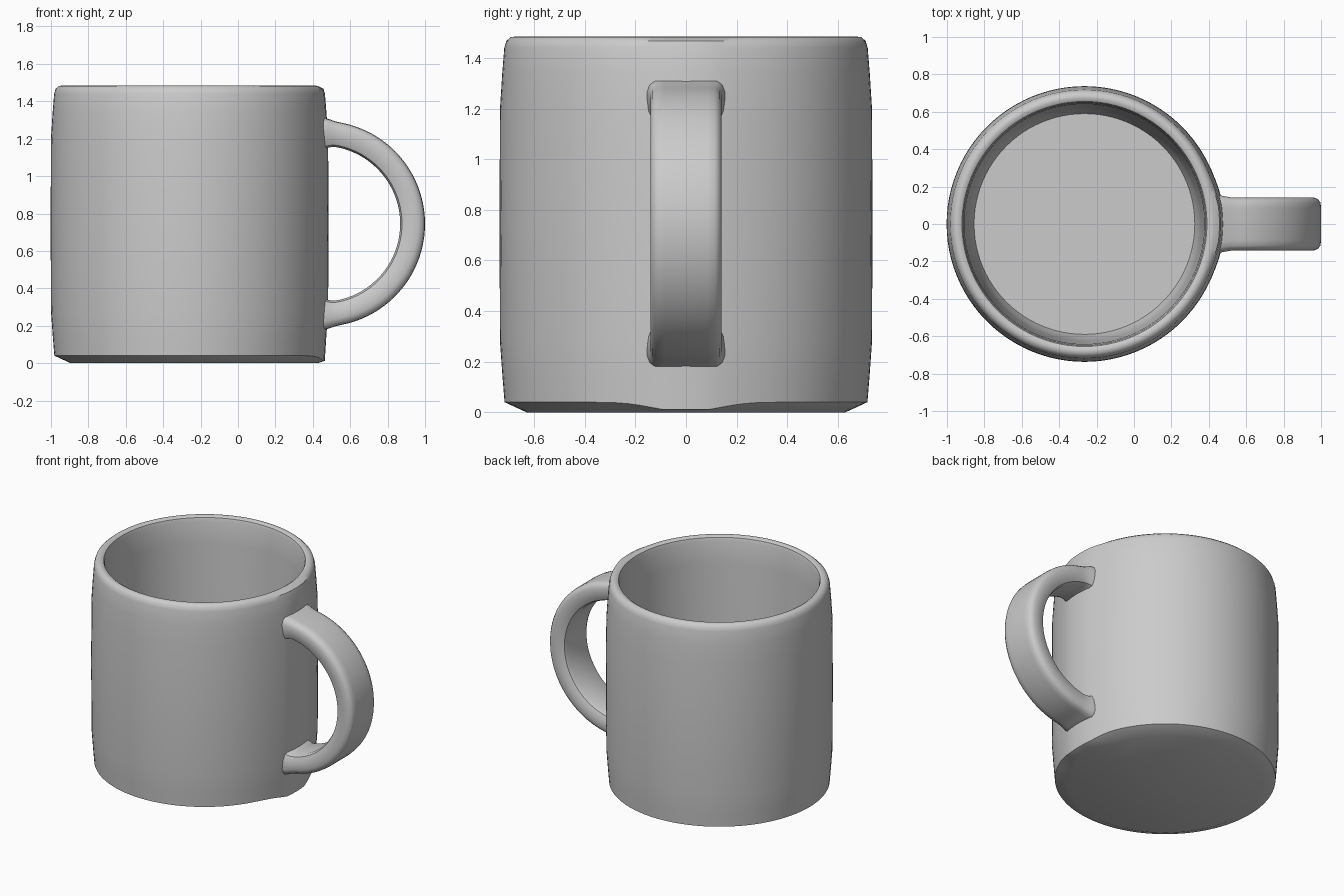
import bpy, bmesh, math
from math import sin, cos, pi

cube = bpy.data.objects.get("Cube")
if cube:
    bpy.data.objects.remove(cube)

HEIGHT, BODY_X, SEGMENTS = 1.485, -0.265, 96

grey = bpy.data.materials.new("plain grey")
grey.use_nodes = True
colour = (0.6, 0.6, 0.6, 1)
grey.diffuse_color = colour
grey.node_tree.nodes["Principled BSDF"].inputs["Base Color"].default_value = colour


def loft(name, rings):
    """Skin a list of closed rings of points and cap both ends."""
    bm = bmesh.new()
    loops = [[bm.verts.new(p) for p in ring] for ring in rings]
    n = len(loops[0])
    for a, b in zip(loops, loops[1:]):
        for i in range(n):
            j = (i + 1) % n
            bm.faces.new((a[i], a[j], b[j], b[i]))
    bm.faces.new(loops[0][::-1])
    bm.faces.new(loops[-1])
    bmesh.ops.recalc_face_normals(bm, faces=bm.faces)
    mesh = bpy.data.meshes.new(name)
    bm.to_mesh(mesh)
    bm.free()
    obj = bpy.data.objects.new(name, mesh)
    bpy.context.collection.objects.link(obj)
    mesh.materials.append(grey)
    bpy.ops.object.select_all(action="DESELECT")
    obj.select_set(True)
    bpy.context.view_layer.objects.active = obj
    bpy.ops.object.shade_smooth_by_angle(angle=math.radians(40))


# Mug body: outside wall, rounded rim, then inside wall and floor
outside = [(0.63, 0), (0.717, 0.04), (0.725, 0.14), (0.735, 0.28), (0.737, 0.75),
           (0.735, 1.2), (0.726, 1.34), (0.718, 1.44), (0.71, 1.467), (0.693, 1.482)]
inside = [(0.672, HEIGHT), (0.655, 1.475), (0.648, 1.45), (0.642, 1.3), (0.634, 0.75),
          (0.622, 0.3), (0.61, 0.16), (0.59, 0.1)]


def body_ring(k, r, z):
    ring = []
    for i in range(SEGMENTS):
        a = 2 * pi * i / SEGMENTS
        # the wall swells beside the handle and the foot edge dips below it
        near = min(1, 1.4 * max(0, cos(a)) ** 36) if k < len(outside) - 1 else 0
        spread = 0.06 if k == 0 else 0.012
        drop = 0.028 if k == 1 else 0
        rr = r + spread * near
        ring.append((BODY_X + rr * cos(a), rr * sin(a), z - drop * near))
    return ring


loft("mug_body", [body_ring(k, r, z) for k, (r, z) in enumerate(outside + inside)])

# Handle: rounded flat band swept along a half circle, flared where it joins
ARC_X, ARC_Z, ARC_R, STEPS = 0.45, 0.745, 0.483, 48
band = [(-0.066, 0.1), (-0.056, 0.125), (-0.03, 0.137), (0, 0.141), (0.03, 0.141),
        (0.052, 0.132), (0.064, 0.115), (0.067, 0.085)]
section = band + [(t, -y) for t, y in reversed(band)]


def handle_ring(x, z, nx, nz):
    flare = max(0, min(1, (0.54 - x) / 0.08)) ** 2
    thick, wide = 1 + 0.3 * flare, 1 + 0.1 * flare
    return [(x + t * thick * nx, y * wide, z + t * thick * nz) for t, y in section]


rings = [handle_ring(0.41, ARC_Z + ARC_R, 0, 1)]
for s in range(STEPS + 1):
    a = pi / 2 - pi * s / STEPS
    rings.append(handle_ring(ARC_X + ARC_R * cos(a), ARC_Z + ARC_R * sin(a), cos(a), sin(a)))
rings.append(handle_ring(0.41, ARC_Z - ARC_R, 0, -1))
loft("handle", rings)
